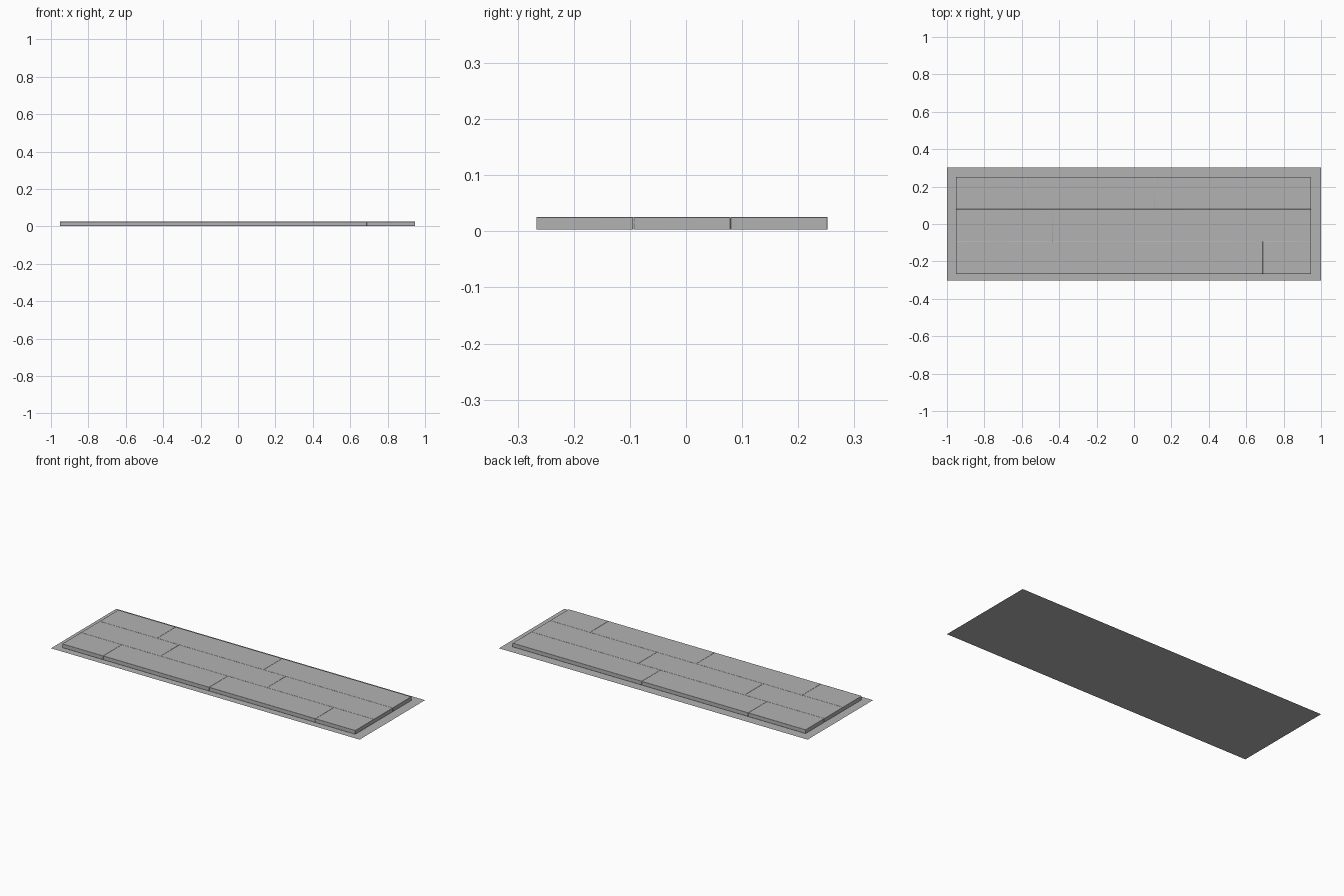
import bpy

if "Cube" in bpy.data.objects:
    bpy.data.objects.remove(bpy.data.objects["Cube"])

LEFT, RIGHT, BACK = -0.952, 0.947, 0.2525
WIDTH, GAP = 0.1732, 0.0005
Z0, Z1 = 0.003, 0.0255

# Mid-grey finish shared by all parts
grey = bpy.data.materials.new("mid_grey")
grey.diffuse_color = (0.45, 0.45, 0.45, 1)
grey.use_nodes = True
grey.node_tree.nodes["Principled BSDF"].inputs["Base Color"].default_value = grey.diffuse_color

# Thin underlay sheet
bpy.ops.mesh.primitive_plane_add(size=1, location=(0, 0, 0))
sheet = bpy.context.object
sheet.name = "underlay_sheet"
sheet.scale = (2.0, 0.605, 1)
sheet.data.materials.append(grey)


def plank(name, x0, x1, y0, y1):
    bpy.ops.mesh.primitive_cube_add(
        size=1, location=((x0 + x1) / 2, (y0 + y1) / 2, (Z0 + Z1) / 2))
    ob = bpy.context.object
    ob.name = name
    ob.scale = (x1 - x0 - GAP, y1 - y0 - GAP, Z1 - Z0)
    bpy.ops.object.transform_apply(location=False, rotation=False, scale=True)
    ob.data.materials.append(grey)
    # Slightly eased edges
    bev = ob.modifiers.new("eased_edges", 'BEVEL')
    bev.width = 0.001
    bev.segments = 2
    bpy.ops.object.shade_smooth_by_angle()


# Staggered rows of planks, back to front, given by their end joints
joints = [(-0.58, 0.11), (-0.436, 0.254), (-0.687, 0.0, 0.688)]
for r, cuts in enumerate(joints):
    xs = [LEFT, *cuts, RIGHT]
    top = BACK - r * WIDTH
    for i in range(len(xs) - 1):
        plank(f"plank_{r + 1}_{i + 1}", xs[i], xs[i + 1], top - WIDTH, top)
